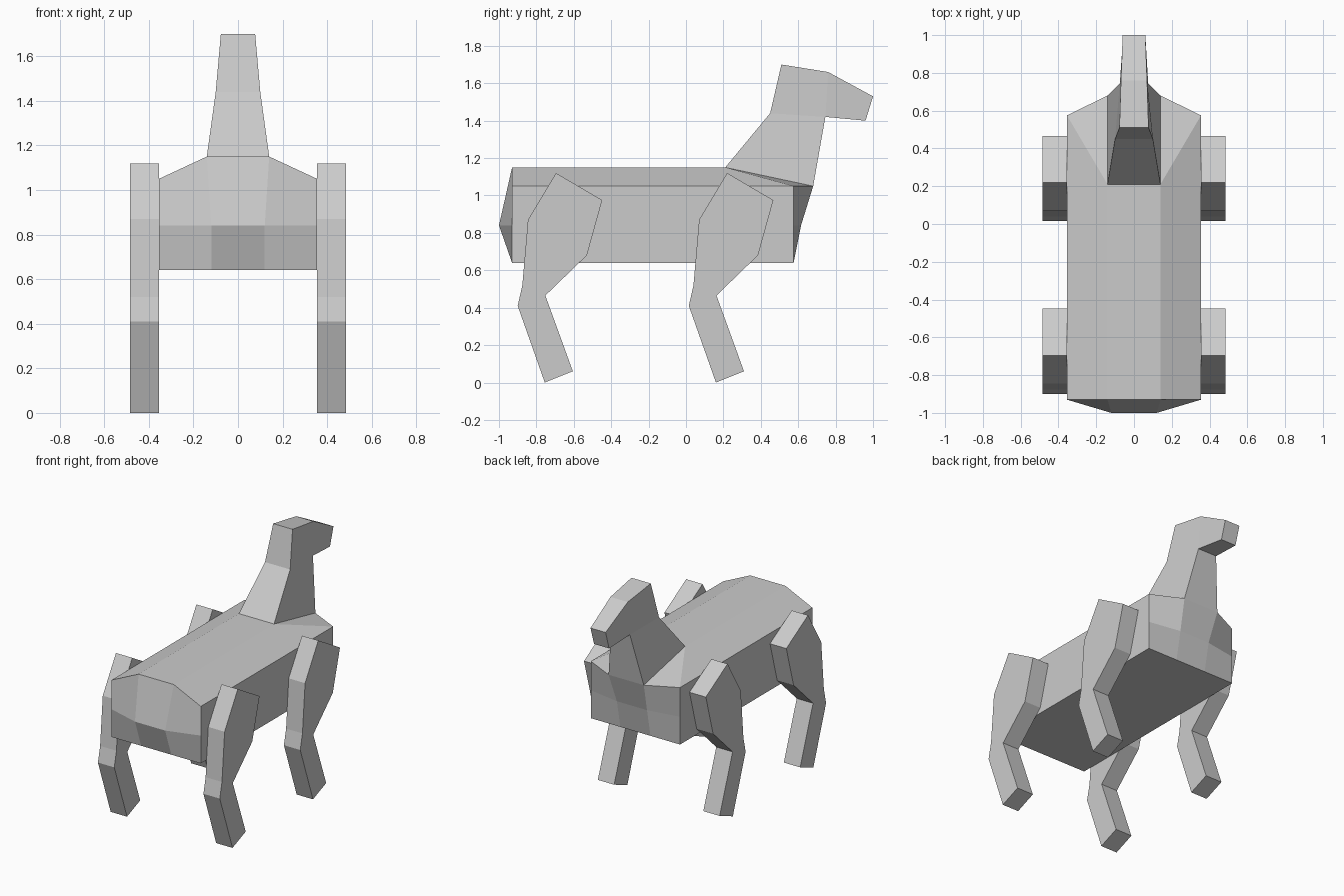
import bpy

if "Cube" in bpy.data.objects:
    bpy.data.objects.remove(bpy.data.objects["Cube"])


def mirrored_shell(name, points, sides, ring):
    """Points are (half width, y, z); sides are mirrored faces, ring is the
    centre outline whose left and right copies are bridged by quads."""
    n = len(points)
    verts = [(x, y, z) for x, y, z in points] + [(-x, y, z) for x, y, z in points]
    faces = [list(f) for f in sides]
    faces += [[i + n for i in reversed(f)] for f in sides]
    for a, b in zip(ring, ring[1:] + ring[:1]):
        faces.append([b, a, a + n, b + n])
    add_mesh(name, verts, faces)


def add_mesh(name, verts, faces):
    import bmesh
    mesh = bpy.data.meshes.new(name)
    mesh.from_pydata(verts, [], faces)
    bm = bmesh.new()
    bm.from_mesh(mesh)
    bmesh.ops.recalc_face_normals(bm, faces=bm.faces)
    bm.to_mesh(mesh)
    bm.free()
    obj = bpy.data.objects.new(name, mesh)
    bpy.context.collection.objects.link(obj)


# Torso, neck and head as one continuous shell
points = [
    (0.14, -0.93, 1.15), (0.14, 0.21, 1.15),                         # 0-1 back line
    (0.10, 0.45, 1.44), (0.077, 0.51, 1.70), (0.069, 0.76, 1.66),    # 2-4 nape, crown, brow
    (0.06, 1.00, 1.53), (0.06, 0.96, 1.40), (0.075, 0.745, 1.42),    # 5-7 nose, chin, throat
    (0.14, 0.68, 1.05), (0.12, 0.615, 0.84), (0.12, 0.575, 0.64),    # 8-10 chest
    (0.12, -0.93, 0.64), (0.12, -1.00, 0.84),                        # 11-12 rump
    (0.355, -0.93, 1.05), (0.355, -0.93, 0.84), (0.355, -0.93, 0.64),   # 13-15 rear corner
    (0.355, 0.575, 1.05), (0.355, 0.575, 0.84), (0.355, 0.575, 0.64),   # 16-18 front corner
]
sides = [
    (1, 8, 7, 2), (2, 7, 4, 3), (7, 6, 5, 4),        # neck and head
    (0, 13, 16, 1), (1, 16, 8),                      # sloping back and shoulder
    (13, 14, 15, 18, 17, 16),                        # flank
    (8, 16, 17, 9), (9, 17, 18, 10),                 # chest
    (10, 18, 15, 11),                                # belly
    (0, 12, 14, 13), (12, 11, 15, 14),               # rump
]
mirrored_shell("body_neck_head", points, sides, list(range(13)))

# Four identical extruded legs
leg_profile = [(0.22, 1.12), (0.467, 0.975), (0.385, 0.68), (0.163, 0.465),
               (0.31, 0.06), (0.16, 0.0), (0.015, 0.41), (0.04, 0.52), (0.07, 0.87)]
for end, offset in (("front", 0.0), ("rear", -0.915)):
    for side, sign in (("right", 1), ("left", -1)):
        n = len(leg_profile)
        verts = [(sign * x, y + offset, z) for x in (0.355, 0.485) for y, z in leg_profile]
        faces = [list(range(n)), list(range(n, 2 * n))]
        faces += [[i, (i + 1) % n, (i + 1) % n + n, i + n] for i in range(n)]
        add_mesh(f"{end}_leg_{side}", verts, faces)
